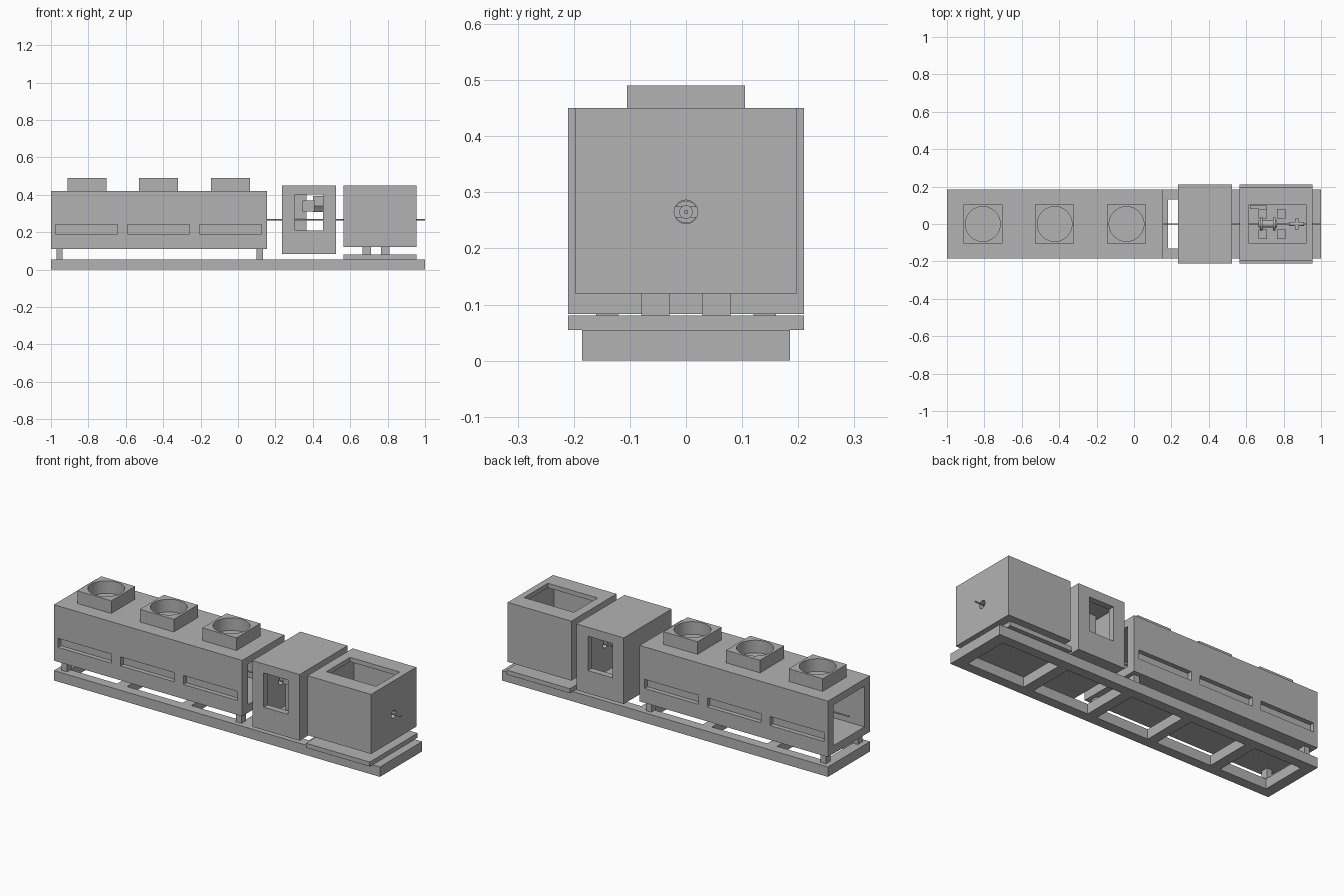
import bpy, bmesh, math
from mathutils import Matrix, Vector

if "Cube" in bpy.data.objects:
    bpy.data.objects.remove(bpy.data.objects["Cube"], do_unlink=True)

grey = bpy.data.materials.new("plain grey")
grey.use_nodes = True
grey.diffuse_color = (0.45, 0.45, 0.45, 1)
grey.node_tree.nodes["Principled BSDF"].inputs["Base Color"].default_value = (0.45, 0.45, 0.45, 1)


def finish(name, bm):
    mesh = bpy.data.meshes.new(name)
    bm.to_mesh(mesh)
    bm.free()
    mesh.materials.append(grey)
    obj = bpy.data.objects.new(name, mesh)
    bpy.context.collection.objects.link(obj)
    return obj


def box(name, x, y, z, tilt=0):
    """Box from (low, high) ranges, optionally tilted about its own x axis."""
    bm = bmesh.new()
    bmesh.ops.create_cube(bm, size=1)
    mid = Vector([(r[0] + r[1]) / 2 for r in (x, y, z)])
    size = [r[1] - r[0] for r in (x, y, z)]
    bm.transform(Matrix.Translation(mid) @ Matrix.Rotation(tilt, 4, 'X') @ Matrix.Diagonal((*size, 1)))
    return finish(name, bm)


def rod(name, centre, radius, length, axis='X', sides=32):
    bm = bmesh.new()
    bmesh.ops.create_cone(bm, cap_ends=True, segments=sides, radius1=radius,
                          radius2=radius, depth=length)
    turn = Matrix.Rotation(math.pi / 2, 4, 'Y') if axis == 'X' else Matrix()
    bm.transform(Matrix.Translation(centre) @ turn)
    return finish(name, bm)


def cut(obj, cutters):
    """Subtract each cutter from the object, then discard the cutters."""
    for cutter in cutters:
        mod = obj.modifiers.new("cut", 'BOOLEAN')
        mod.operation = 'DIFFERENCE'
        mod.solver = 'EXACT'
        mod.object = cutter
        deps = bpy.context.evaluated_depsgraph_get()
        deps.update()
        mesh = bpy.data.meshes.new_from_object(obj.evaluated_get(deps))
        obj.modifiers.clear()
        obj.data = mesh
        bpy.data.objects.remove(cutter, do_unlink=True)


def sym(half):
    return (-half, half)


# Ladder-shaped base frame
base = box("base_frame", sym(1), sym(0.185), (0, 0.055))
cells = [(-0.94, -0.65), (-0.59, -0.25), (-0.195, 0.125), (0.183, 0.525), (0.585, 0.935)]
cut(base, [box("cutter", c, sym(0.13), (-0.1, 0.2)) for c in cells])

# Long hollow body with recessed side slots
body = box("long_body", (-1, 0.155), sym(0.185), (0.11, 0.42))
cutters = [box("cutter", (-1.1, 0.3), sym(0.135), (0.155, 0.38))]
for start in (-0.975, -0.59, -0.205):
    for side in (-1, 1):
        y = sorted((side * 0.16, side * 0.25))
        cutters.append(box("cutter", (start, start + 0.33), y, (0.19, 0.24)))
cut(body, cutters)

# Square collars with round wells on the roof
for i, x in enumerate((-0.808, -0.424, -0.04)):
    collar = box(f"roof_collar_{i + 1}", (x - 0.104, x + 0.104), sym(0.105), (0.42, 0.49))
    cut(collar, [rod("cutter", (x, 0, 0.5), 0.093, 0.3, axis='Z', sides=48)])

# Feet under the long body
for end, x in (("rear", -0.97), ("front", 0.1)):
    for side, y in (("right", -0.14), ("left", 0.14)):
        box(f"{end}_foot_{side}", (x, x + 0.033), (y - 0.02, y + 0.02), (0.055, 0.11))

# Tall middle cabin with a window on each side
cabin = box("cabin", (0.235, 0.525), sym(0.21), (0.083, 0.45))
cut(cabin, [box("cutter", (0.265, 0.495), sym(0.175), (0.113, 0.42)),
            box("cutter", (0.305, 0.455), sym(0.3), (0.21, 0.4)),
            rod("cutter", (0.38, 0, 0.265), 0.02, 0.5)])
box("cabin_panel", (0.29, 0.365), (0.0, 0.06), (0.113, 0.42))
box("cabin_block", (0.345, 0.41), (-0.1, -0.03), (0.31, 0.37))
box("cabin_hood", (0.4, 0.47), (-0.03, 0.06), (0.33, 0.37), tilt=math.radians(35))

# Open-topped end box
end_box = box("end_box", (0.565, 0.955), sym(0.198), (0.12, 0.45))
cut(end_box, [box("cutter", (0.59, 0.93), sym(0.173), (0.145, 0.425)),
              box("cutter", (0.615, 0.92), sym(0.104), (0.3, 0.6)),
              rod("cutter", (0.76, 0, 0.265), 0.021, 0.6)])
box("end_plate", (0.565, 0.955), sym(0.21), (0.055, 0.08))

# Posts holding the end box, reaching through its floor
for x in (0.665, 0.765):
    for side, y in (("right", -0.054), ("left", 0.054)):
        box(f"box_post_{side}", (x, x + 0.045), (y - 0.025, y + 0.025), (0.08, 0.2))

# Drive shaft with hub, rings and crosspiece
rod("drive_shaft", (0, 0, 0.265), 0.004, 2, sides=12)
rod("shaft_hub", (0.715, 0, 0.265), 0.02, 0.1)
for x in (0.68, 0.75):
    rod("hub_ring", (x, 0, 0.265), 0.035, 0.015)
rod("shaft_collar", (0.87, 0, 0.265), 0.012, 0.08)
box("shaft_crosspiece", (0.86, 0.88), sym(0.03), (0.255, 0.275))
box("inner_rail", (0.62, 0.71), (0.08, 0.1), (0.145, 0.18))

for obj in [o for o in bpy.context.collection.objects if o.type == 'MESH']:
    if obj.name.startswith(("roof_collar", "drive", "shaft", "hub", "cabin", "end_box")):
        bpy.ops.object.select_all(action='DESELECT')
        bpy.context.view_layer.objects.active = obj
        obj.select_set(True)
        bpy.ops.object.shade_smooth_by_angle(angle=math.radians(30))
